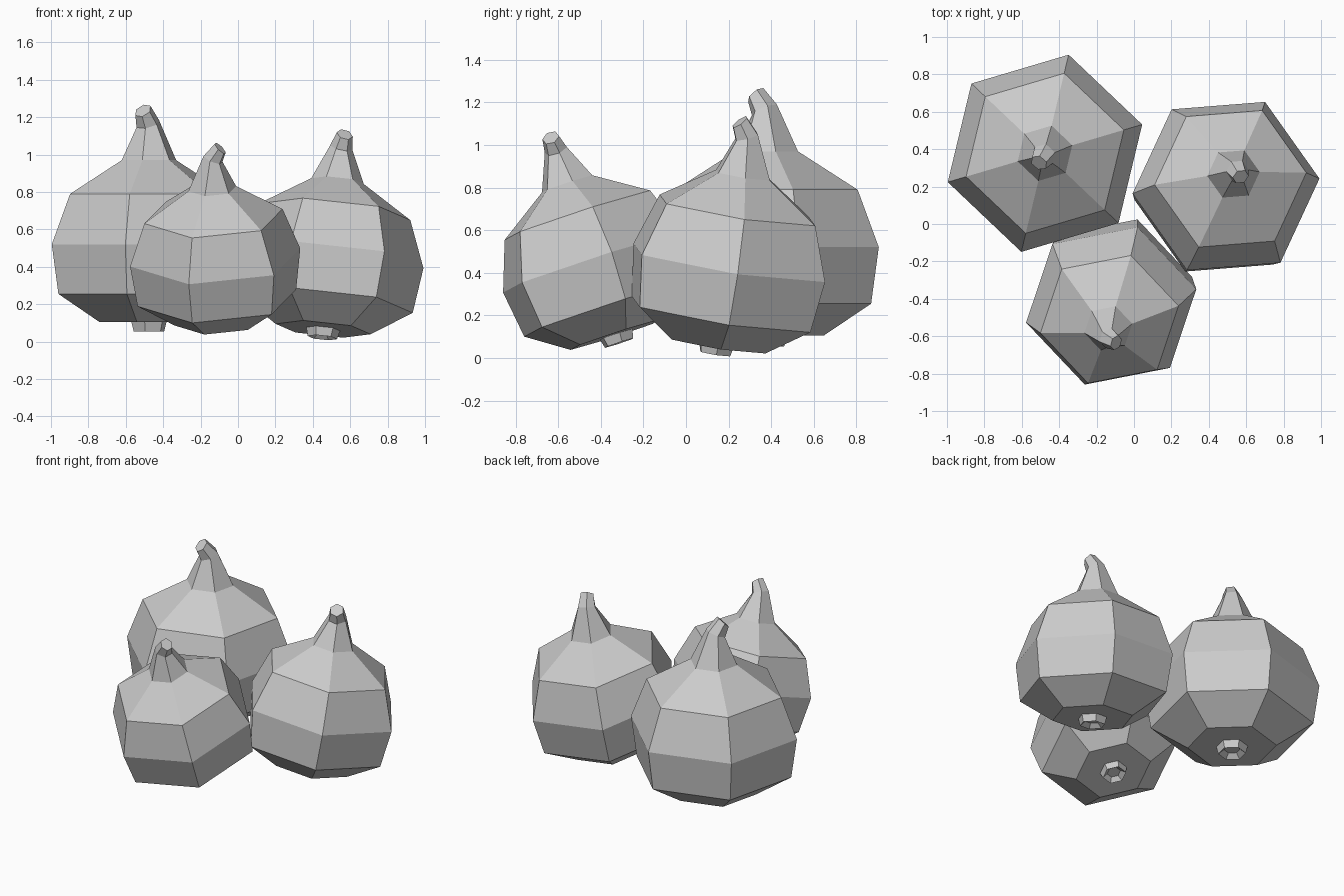
import bpy, bmesh, math
from mathutils import Vector, Matrix, Quaternion

if "Cube" in bpy.data.objects:
    bpy.data.objects.remove(bpy.data.objects["Cube"])

# Bulb profile, root to stem tip: radius, height, sideways bend, ring tilt (degrees)
RINGS = [
    (0.050, 0.085, 0, 0),
    (0.085, 0.055, 0, 0),
    (0.098, 0.105, 0, 0),
    (0.276, 0.105, 0, 0),
    (0.505, 0.255, 0, 0),
    (0.542, 0.520, 0, 0),
    (0.440, 0.790, 0, 0),
    (0.152, 0.970, 0, 0),
    (0.065, 1.165, 0.012, 24),
    (0.048, 1.235, 0.060, 45),
]
SIDES = 6
BEND = math.radians(221)
MID = 0.52  # height of the widest ring, used as the origin


def bulb(name, centre, axis, spin, scale):
    bm = bmesh.new()
    d = Vector((math.cos(BEND), math.sin(BEND), 0))
    hinge = Vector((0, 0, 1)).cross(d)
    loops = []
    for r, z, off, tilt in RINGS:
        rot = Matrix.Rotation(math.radians(tilt), 3, hinge)
        c = d * off + Vector((0, 0, z - MID))
        loop = []
        for i in range(SIDES):
            a = 2 * math.pi * i / SIDES
            loop.append(bm.verts.new(c + rot @ Vector((r * math.cos(a), r * math.sin(a), 0))))
        loops.append(loop)
    for lo, hi in zip(loops, loops[1:]):
        for i in range(SIDES):
            j = (i + 1) % SIDES
            bm.faces.new((lo[i], lo[j], hi[j], hi[i]))
    bm.faces.new(loops[0][::-1])
    bm.faces.new(loops[-1])
    bmesh.ops.recalc_face_normals(bm, faces=bm.faces)
    mesh = bpy.data.meshes.new(name)
    bm.to_mesh(mesh)
    bm.free()
    ob = bpy.data.objects.new(name, mesh)
    bpy.context.collection.objects.link(ob)
    # Lean the bulb along its axis after spinning it
    lean = Vector((0, 0, 1)).rotation_difference(Vector(axis))
    ob.rotation_mode = 'QUATERNION'
    ob.rotation_quaternion = lean @ Quaternion((0, 0, 1), math.radians(spin))
    ob.location = centre
    ob.scale = (scale,) * 3
    return ob


# Large upright bulb, and two smaller leaning ones
bulb("back_left_bulb", (-0.476, 0.378, 0.52), (0, 0, 1), 16.5, 1.0)
bulb("right_bulb", (0.492, 0.203, 0.447), (0.08, 0.13, 0.83), 65, 0.93)
bulb("front_bulb", (-0.122, -0.438, 0.45), (-0.04, -0.31, 0.95), 132, 0.86)
